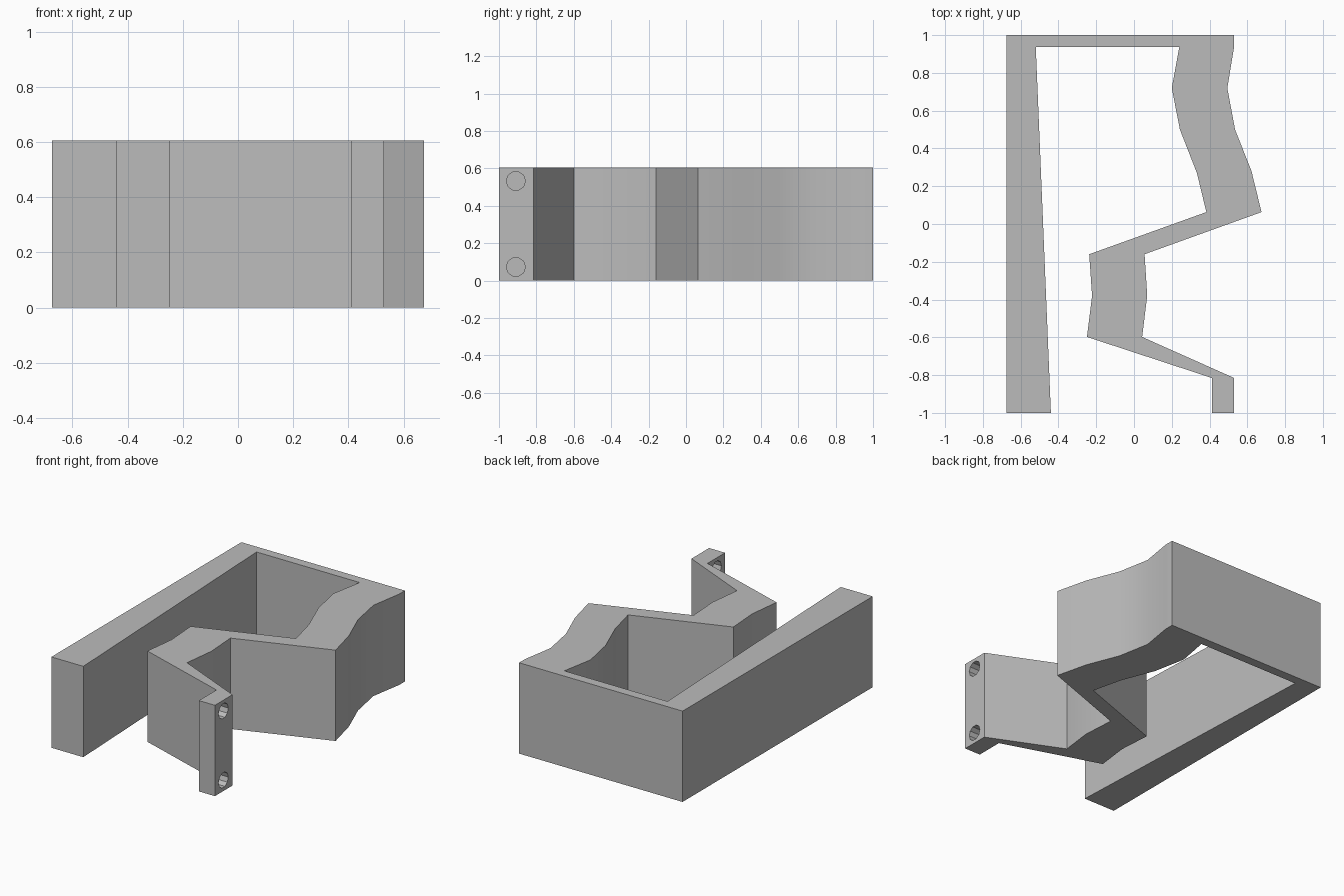
import bpy, bmesh, math
from mathutils import Matrix, Vector

cube = bpy.data.objects.get("Cube")
if cube:
    bpy.data.objects.remove(cube, do_unlink=True)

HEIGHT = 0.605

grey = bpy.data.materials.new("plain grey")
grey.use_nodes = True
colour = (0.5, 0.5, 0.5, 1)
grey.diffuse_color = colour
grey.node_tree.nodes["Principled BSDF"].inputs["Base Color"].default_value = colour


def make_object(name, bm):
    bmesh.ops.recalc_face_normals(bm, faces=bm.faces[:])
    mesh = bpy.data.meshes.new(name)
    bm.to_mesh(mesh)
    bm.free()
    mesh.materials.append(grey)
    obj = bpy.data.objects.new(name, mesh)
    bpy.context.collection.objects.link(obj)
    return obj


# Outline of the folded strip: straight wall, back wall, wavy wall, end tab
wall = [(-0.675, -1), (-0.44, -1), (-0.52, 0.938)]
inner = [(0.24, 0.938), (0.2, 0.72), (0.243, 0.5), (0.333, 0.27), (0.383, 0.063),
         (-0.237, -0.16), (-0.222, -0.38), (-0.249, -0.598), (0.412, -0.815)]
tab = [(0.412, -1), (0.53, -1), (0.53, -0.815)]
outer = [(0.043, -0.598), (0.07, -0.38), (0.056, -0.16), (0.675, 0.063),
         (0.622, 0.28), (0.535, 0.5), (0.494, 0.72), (0.53, 0.938), (0.53, 1)]
outline = wall + inner + tab + outer + [(-0.675, 1)]

bm = bmesh.new()
base = bm.faces.new([bm.verts.new((x, y, 0)) for x, y in outline])
top = bmesh.ops.extrude_face_region(bm, geom=[base])["geom"]
bmesh.ops.translate(bm, vec=Vector((0, 0, HEIGHT)),
                    verts=[v for v in top if isinstance(v, bmesh.types.BMVert)])
bracket = make_object("folded_bracket", bm)

# Two screw holes through the end tab
bm = bmesh.new()
for z in (0.073, 0.533):
    place = Matrix.Translation((0.471, -0.91, z)) @ Matrix.Rotation(math.pi / 2, 4, 'Y')
    bmesh.ops.create_cone(bm, cap_ends=True, segments=10, radius1=0.051, radius2=0.051,
                          depth=0.3, matrix=place)
cutter = make_object("screw_hole_cutter", bm)
cutter.hide_render = True
cutter.hide_viewport = True

holes = bracket.modifiers.new("screw holes", 'BOOLEAN')
holes.operation = 'DIFFERENCE'
holes.solver = 'EXACT'
holes.object = cutter

# Soft shading on the gentle waves, crisp edges elsewhere
bpy.ops.object.select_all(action='DESELECT')
bracket.select_set(True)
bpy.context.view_layer.objects.active = bracket
bpy.ops.object.modifier_apply(modifier=holes.name)
bpy.data.objects.remove(cutter, do_unlink=True)
bpy.ops.object.shade_smooth_by_angle(angle=math.radians(30))
